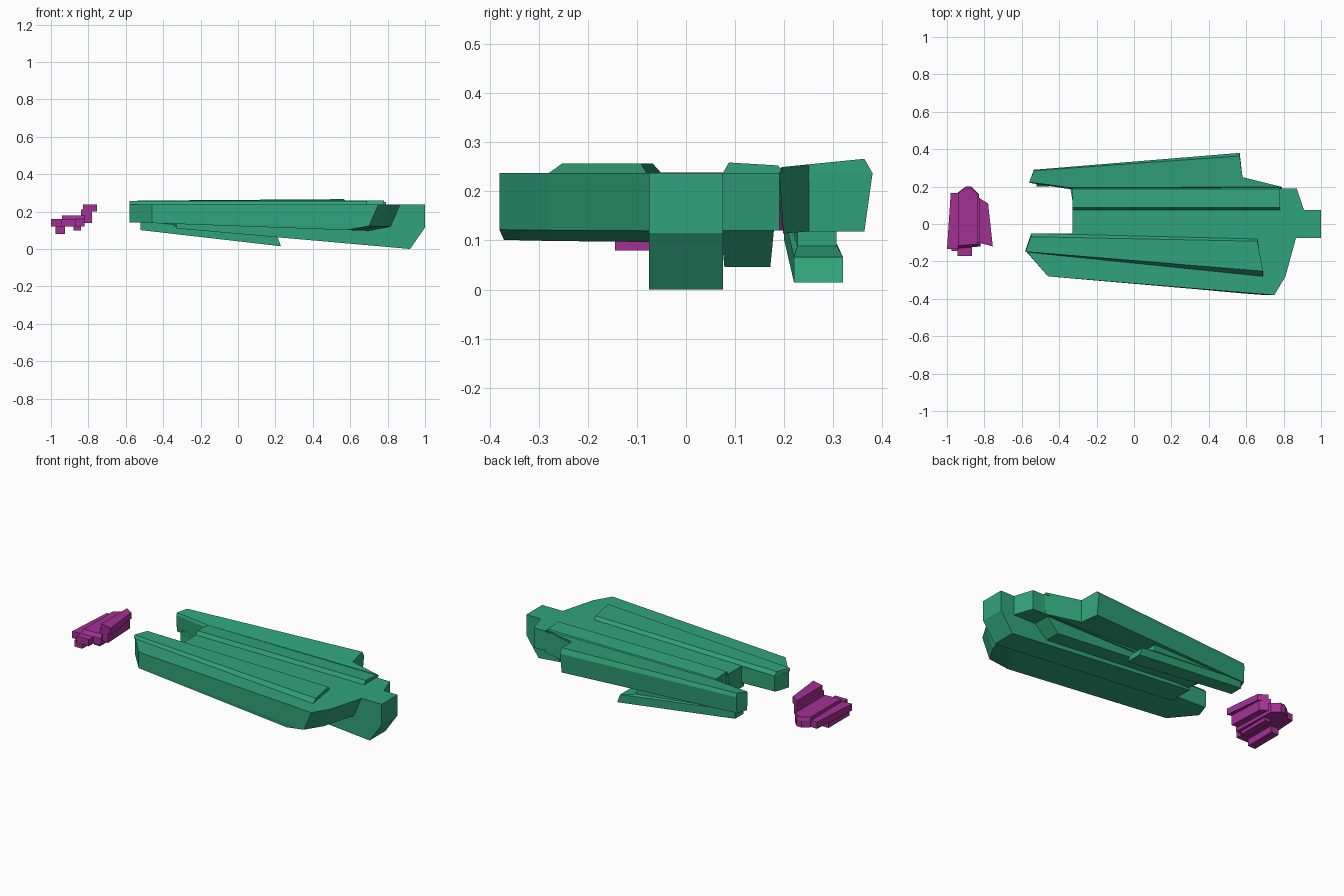
import bpy, bmesh

cube = bpy.data.objects.get("Cube")
if cube:
    bpy.data.objects.remove(cube, do_unlink=True)


def material(name, *rgb):
    """Flat colour for the viewport and for a render."""
    colour = (*rgb, 1)
    mat = bpy.data.materials.new(name)
    mat.use_nodes = True
    mat.diffuse_color = colour
    shader = mat.node_tree.nodes["Principled BSDF"]
    shader.inputs["Base Color"].default_value = colour
    return mat


GREEN = material("sea green", .03, .37, .2)
PURPLE = material("violet", .36, .03, .29)
DECK = .237
WAIST = .12


def level(height, slope=0, rake=0, tilt=0, narrow=1):
    """Rule that lifts a plan outline to a level.

    slope lowers it towards the bow, tilt raises it towards the back,
    rake pulls the bow end in, narrow squeezes the outline sideways.
    """
    def lift(plan):
        middle = sum(y for x, y in plan) / len(plan)
        ring = []
        for x, y in plan:
            if x > 0:
                x -= rake
            y = middle + (y - middle) * narrow
            ring.append((x, y, height - slope * x + tilt * y))
        return ring
    return lift


def stack(name, mat, plan, *levels):
    """Closed faceted solid made of one plan outline at several levels."""
    bm = bmesh.new()
    rings = [[bm.verts.new(point) for point in lift(plan)] for lift in levels]
    count = len(plan)
    for lower, upper in zip(rings, rings[1:]):
        for i in range(count):
            j = (i + 1) % count
            bm.faces.new((lower[i], lower[j], upper[j], upper[i]))
    bm.faces.new(rings[0])
    bm.faces.new(rings[-1])
    bmesh.ops.recalc_face_normals(bm, faces=bm.faces)
    mesh = bpy.data.meshes.new(name)
    bm.to_mesh(mesh)
    bm.free()
    mesh.materials.append(mat)
    part = bpy.data.objects.new(name, mesh)
    bpy.context.collection.objects.link(part)


def rectangle(stern, bow, near, far):
    return [(stern, near), (bow, near), (bow, far), (stern, far)]


# Central hull: deep raked bow over a sloping keel
stack("central_hull", GREEN, rectangle(-.33, 1, -.075, .075),
      level(.081, slope=.088, rake=.08), level(.115), level(DECK))

# Front hull: tapered slab with an undercut nose
front_plan = [(-.55, -.05), (-.58, -.14), (-.46, -.28),
              (.75, -.38), (.81, -.28), (.87, -.06)]
stack("front_hull", GREEN, front_plan,
      level(.122, slope=.036, rake=.17, narrow=.95),
      level(.136, slope=.02, rake=.05), level(DECK))

# Raised strip along the front deck
strip_plan = [(-.55, -.05), (-.58, -.15), (.69, -.28), (.66, -.08)]
stack("front_ridge", GREEN, strip_plan,
      level(DECK), level(.257, narrow=.8))

# Nose shelf beside the bow
shelf_plan = [(-.32, .07), (.91, .07), (.87, .19), (-.34, .19)]
stack("nose_shelf", GREEN, shelf_plan, level(WAIST), level(DECK))

# Raised strip along the shelf
stack("shelf_ridge", GREEN, rectangle(-.33, .78, .075, .2),
      level(DECK), level(.264, tilt=-.06, narrow=.8))

# Rear wing: top tilts up to a chamfered outer edge
wing_plan = [(-.56, .22), (-.34, .186), (.79, .19),
             (.58, .25), (.565, .38), (-.535, .29)]
stack("rear_wing", GREEN, wing_plan,
      level(.13, slope=.02, narrow=.87), level(DECK),
      level(.23, tilt=.1, narrow=.87))

# Lower block under the shelf
stack("lower_block", GREEN, rectangle(-.33, .77, .07, .18),
      level(.1, slope=.08, rake=.09, narrow=.85), level(.13))

# Fin under the rear wing: a long lip below a shorter neck
fin_plan = [(-.52, .2), (.23, .22), (.23, .32), (-.52, .28)]
stack("belly_fin", GREEN, fin_plan,
      level(.041, slope=.115), level(.09, slope=.115, rake=.02),
      level(.1, slope=.1, rake=.12, narrow=.8),
      level(.16, rake=.12, narrow=.8))

# Escort craft: tapered body with a rounded tail
body_plan = [(-.94, -.13), (-.82, -.12), (-.83, .16),
             (-.87, .2), (-.9, .2), (-.94, .17)]
stack("escort_body", PURPLE, body_plan,
      level(WAIST), level(.16), level(.18, narrow=.93))

# Escort side pod, set along the body
pod_plan = [(-1, -.135), (-.94, -.13), (-.94, .165), (-.98, .165)]
stack("escort_pod", PURPLE, pod_plan, level(WAIST), level(.16))

# Escort nose and keel rods
stack("escort_nose", PURPLE, rectangle(-.945, -.865, -.17, -.1),
      level(WAIST), level(.16))
stack("escort_long_rod", PURPLE, rectangle(-.975, -.925, -.145, .05),
      level(.08), level(WAIST))
stack("escort_short_rod", PURPLE, rectangle(-.88, -.84, -.1, .1),
      level(.1), level(WAIST))

# Escort wing: two steps rising beside the body
root_plan = [(-.84, -.1), (-.78, -.11), (-.79, .11), (-.84, .15)]
stack("escort_wing_root", PURPLE, root_plan, level(.14), level(.21))
tip_plan = [(-.83, -.1), (-.755, -.12), (-.78, .11), (-.83, .14)]
stack("escort_wing_tip", PURPLE, tip_plan, level(.2), level(.238))
